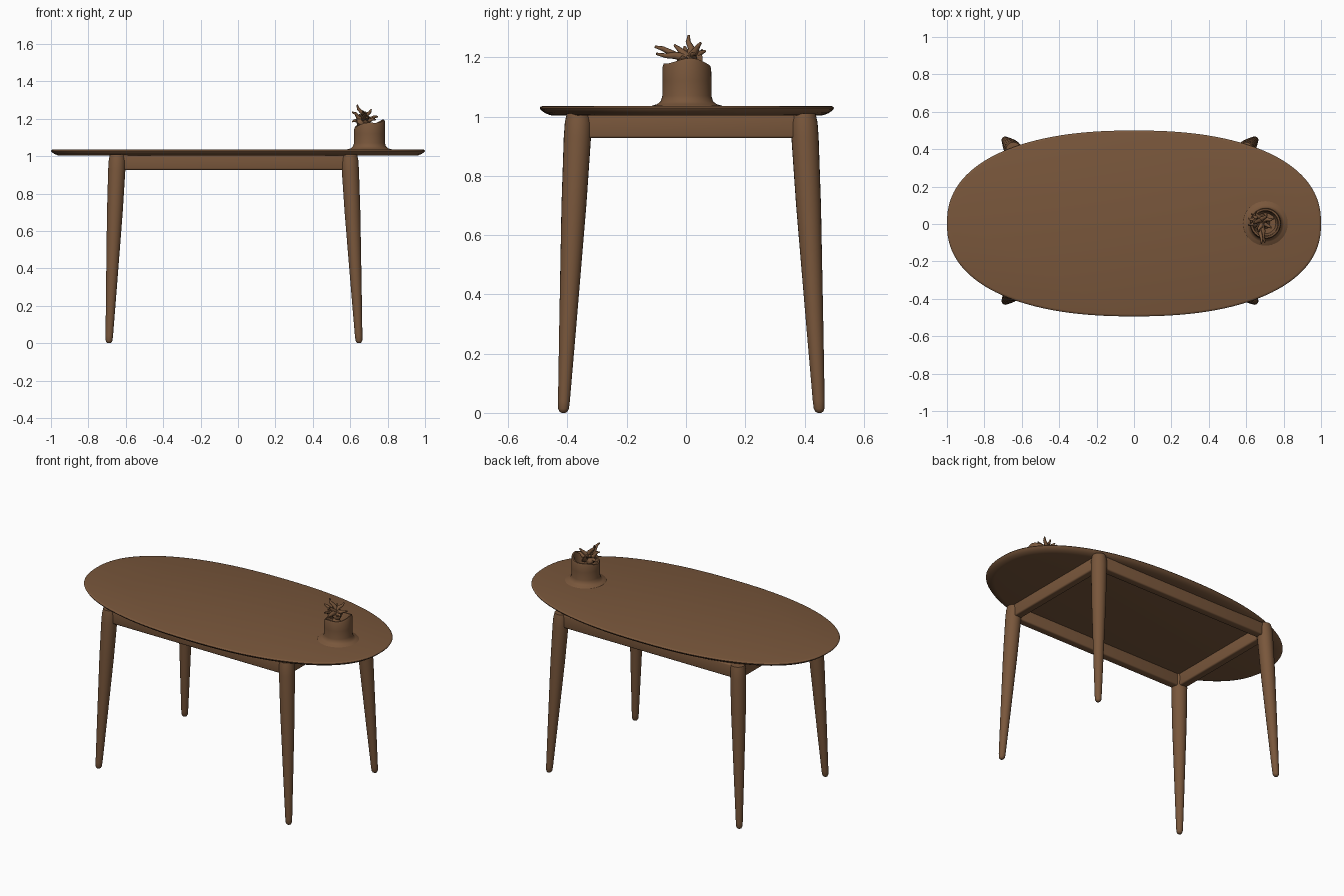
import bpy, bmesh, math, random
from mathutils import Vector

cube = bpy.data.objects.get("Cube")
if cube:
    bpy.data.objects.remove(cube, do_unlink=True)

brown = bpy.data.materials.new("walnut_brown")
brown.use_nodes = True
colour = (0.19, 0.094, 0.044, 1)
brown.diffuse_color = colour
bsdf = brown.node_tree.nodes["Principled BSDF"]
bsdf.inputs["Base Color"].default_value = colour
bsdf.inputs["Roughness"].default_value = 0.8


def finish(name, bm, angle=50):
    bmesh.ops.recalc_face_normals(bm, faces=bm.faces)
    mesh = bpy.data.meshes.new(name)
    bm.to_mesh(mesh)
    bm.free()
    mesh.materials.append(brown)
    obj = bpy.data.objects.new(name, mesh)
    bpy.context.collection.objects.link(obj)
    bpy.ops.object.select_all(action="DESELECT")
    obj.select_set(True)
    bpy.context.view_layer.objects.active = obj
    bpy.ops.object.shade_smooth_by_angle(angle=math.radians(angle))
    return obj


def loft(name, sections, angle=50):
    """Skin a list of equal-sized closed loops and cap both ends."""
    bm = bmesh.new()
    loops = [[bm.verts.new(p) for p in s] for s in sections]
    n = len(loops[0])
    for a, b in zip(loops, loops[1:]):
        for i in range(n):
            j = (i + 1) % n
            bm.faces.new((a[i], a[j], b[j], b[i]))
    bm.faces.new(loops[0])
    bm.faces.new(loops[-1])
    return finish(name, bm, angle)


def ring(cx, cy, z, rx, ry=None, n=32, power=2.0):
    """Horizontal ellipse or superellipse loop."""
    pts = []
    for i in range(n):
        c, s = math.cos(math.tau * i / n), math.sin(math.tau * i / n)
        x = math.copysign(abs(c) ** (2 / power), c)
        y = math.copysign(abs(s) ** (2 / power), s)
        pts.append((cx + rx * x, cy + (ry or rx) * y, z))
    return pts


def spike(name, path, radius):
    """Bent tapering tube along a few points."""
    path = [Vector(p) for p in path]
    sections = []
    for i, p in enumerate(path):
        d = (path[min(i + 1, len(path) - 1)] - path[max(i - 1, 0)]).normalized()
        u = d.orthogonal().normalized()
        v = d.cross(u)
        r = radius * (1 - 0.75 * i / (len(path) - 1))
        sections.append([p + r * (u * math.cos(a) + v * math.sin(a))
                         for a in (math.tau * k / 8 for k in range(8))])
    return loft(name, sections)


# Table top with an undercut rim
rim = [(1.003, 0.05), (1.005, 0.035), (1.012, 0.018), (1.022, 0.004),
       (1.029, 0), (1.034, 0.004), (1.036, 0.012)]
loft("table_top", [ring(0, 0.003, z, 1 - d, 0.497 - d, 128, 2.3) for z, d in rim])

# Splayed tapering legs with rounded feet
top_x, top_y = {"right": -0.645, "left": 0.597}, {"front": -0.363, "back": 0.398}
foot_x, foot_y = {"right": -0.69, "left": 0.647}, {"front": -0.414, "back": 0.45}
leg_profile = [(0, 0.006), (0.004, 0.013), (0.014, 0.018), (0.04, 0.02), (0.3, 0.029),
               (0.7, 0.042), (0.93, 0.046), (0.98, 0.045), (1.01, 0.04)]
for side in top_x:
    for end in top_y:
        sections = []
        for z, r in leg_profile:
            x = foot_x[side] + (top_x[side] - foot_x[side]) * z
            y = foot_y[end] + (top_y[end] - foot_y[end]) * z
            sections.append(ring(x, y, z, r, n=24))
        loft(f"{end}_{side}_leg", sections)


# Apron rails between the legs
def rail(name, x0, x1, y0, y1):
    bm = bmesh.new()
    bmesh.ops.create_cube(bm, size=1)
    for v in bm.verts:
        v.co = (x1 if v.co.x > 0 else x0, y1 if v.co.y > 0 else y0,
                1.01 if v.co.z > 0 else 0.927)
    bmesh.ops.bevel(bm, geom=bm.edges[:], offset=0.009, segments=3, affect="EDGES", profile=0.5)
    finish(name, bm)


half = 0.025
for end, y in top_y.items():
    rail(f"{end}_rail", top_x["right"], top_x["left"], y - half, y + half)
for side, x in top_x.items():
    rail(f"{side}_rail", x - half, x + half, top_y["front"], top_y["back"])

# Hollow cup with a flared base and a rim that rises to one side
cup_x, cup_y = 0.703, 0.003
cup_profile = [(1.03, 0.125), (1.037, 0.118), (1.042, 0.1), (1.052, 0.088), (1.07, 0.083),
               (1.12, 0.083), (1.165, 0.082), (1.176, 0.078), (1.176, 0.07),
               (1.168, 0.065), (1.12, 0.063), (1.1, 0.055)]
cup = loft("cup", [ring(cup_x, cup_y, z, r, n=40) for z, r in cup_profile])
for v in cup.data.vertices:
    if v.co.z > 1.15:
        dx, dy = (v.co.x - cup_x) / 0.08, (v.co.y - cup_y) / 0.08
        v.co.z += 0.016 * dx + 0.006 * math.sin(3 * math.atan2(dy, dx) + 1)

# Crumpled plant clump leaning out of the cup
random.seed(4)
bm = bmesh.new()
bmesh.ops.create_icosphere(bm, subdivisions=3, radius=1)
for v in bm.verts:
    k = 0.8 + 0.2 * math.sin(5 * v.co.x + 3 * v.co.z) + random.uniform(-0.08, 0.08)
    v.co = (0.675 + 0.046 * k * v.co.x, 0.013 + 0.046 * k * v.co.y, 1.187 + 0.038 * k * v.co.z)
finish("plant_clump", bm)
spike("plant_stem", [(0.69, 0.005, 1.09), (0.685, 0.008, 1.14), (0.68, 0.01, 1.18)], 0.04)

# Ragged shoots around the clump
core = Vector((0.675, 0.012, 1.195))
tips = [(0.637, 0.01, 1.275), (0.61, -0.005, 1.235), (0.612, 0.03, 1.185),
        (0.712, 0.05, 1.25), (0.748, 0.03, 1.212), (0.68, -0.105, 1.236),
        (0.7, -0.1, 1.212), (0.65, 0.066, 1.222), (0.668, -0.04, 1.242),
        (0.628, 0.055, 1.225), (0.735, -0.02, 1.195)]
for i, tip in enumerate(tips):
    tip = Vector(tip)
    bend = Vector((random.uniform(-1, 1), random.uniform(-1, 1), random.uniform(-1, 1))) * 0.008
    spike(f"plant_shoot_{i + 1}",
          [core, core.lerp(tip, 0.4) + bend, core.lerp(tip, 0.75) - bend * 0.5, tip], 0.016)
